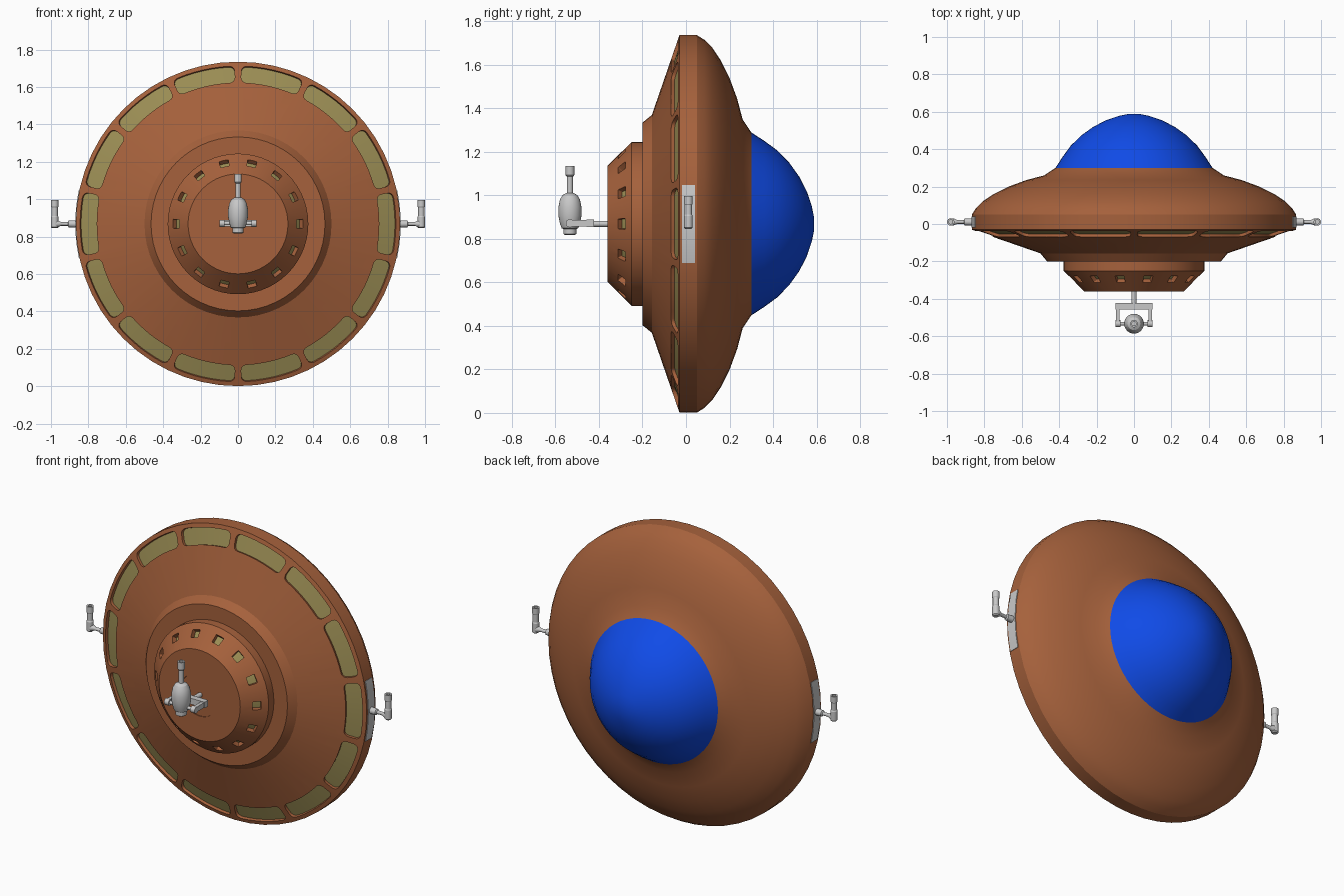
import bpy, bmesh
from math import sin, cos, pi, radians, sqrt
from mathutils import Matrix, Vector

cube = bpy.data.objects.get("Cube")
if cube:
    bpy.data.objects.remove(cube)

ZC = 0.868          # height of the saucer axis
SEG = 56            # sides of the large round parts
COUNT = 14          # windows around the saucer


def material(name, rgb):
    m = bpy.data.materials.new(name)
    m.use_nodes = True
    m.diffuse_color = (*rgb, 1)
    m.node_tree.nodes["Principled BSDF"].inputs["Base Color"].default_value = (*rgb, 1)
    return m


BROWN = material("rust brown", (0.38, 0.12, 0.045))
OLIVE = material("olive glass", (0.33, 0.27, 0.09))
BLUE = material("blue glass", (0.005, 0.07, 0.80))
GREY = material("light grey", (0.58, 0.58, 0.58))


def finish(name, bm, mat, smooth=True):
    bmesh.ops.remove_doubles(bm, verts=bm.verts, dist=0.0001)
    bmesh.ops.recalc_face_normals(bm, faces=bm.faces)
    mesh = bpy.data.meshes.new(name)
    bm.to_mesh(mesh)
    bm.free()
    mesh.materials.append(mat)
    ob = bpy.data.objects.new(name, mesh)
    bpy.context.collection.objects.link(ob)
    if smooth:
        shade(ob)
    return ob


def select(ob):
    bpy.ops.object.select_all(action='DESELECT')
    ob.select_set(True)
    bpy.context.view_layer.objects.active = ob


def shade(ob):
    select(ob)
    bpy.ops.object.shade_smooth_by_angle(angle=radians(25))


def lathe(bm, profile, origin, direction, segs):
    """Revolve (distance along axis, radius) points about an axis."""
    turn = Vector((0, 0, 1)).rotation_difference(Vector(direction)).to_matrix().to_4x4()
    place = Matrix.Translation(origin) @ turn
    rings = [[bm.verts.new(place @ Vector((r * cos(2 * pi * i / segs), r * sin(2 * pi * i / segs), a)))
              for i in range(segs)] if r else [bm.verts.new(place @ Vector((0, 0, a)))]
             for a, r in profile]
    for p, q in zip(rings, rings[1:]):
        for i in range(segs):
            j = (i + 1) % segs
            corners = [p[i % len(p)], p[j % len(p)], q[j % len(q)], q[i % len(q)]]
            corners = list(dict.fromkeys(corners))
            if len(corners) > 2:
                bm.faces.new(corners)


def rod(bm, start, end, r, segs=16):
    axis = Vector(end) - Vector(start)
    lathe(bm, [(0, 0), (0, r), (axis.length, r), (axis.length, 0)], start, axis, segs)


def box(bm, centre, size):
    bmesh.ops.create_cube(bm, size=1, matrix=Matrix.Translation(centre) @ Matrix.Diagonal((*size, 1)))


def patch(bm, angle, mid, slope, half_len, half_wid, corner, low, high):
    """Rounded curved slab lying on a conical band of the saucer."""
    y0, r0 = mid
    d = Vector(slope).normalized()
    n = Vector((-abs(d.y), abs(d.x)))
    n = Vector((-d.y, d.x))
    ends = [(-half_wid + corner * t) for t in (0, 0.1, 0.3, 0.6, 1)]
    inner = half_wid - corner
    stations = ends + [inner * t for t in (-0.67, -0.33, 0, 0.33, 0.67)] + [-v for v in reversed(ends)]
    rows = []
    for v in stations:
        k = max(0, abs(v) - inner)
        h = half_len - corner + sqrt(max(0, corner ** 2 - k ** 2))
        th = angle + v / r0
        row = []
        for u, o in ((-h, low), (h, low), (h, high), (-h, high)):
            r = r0 + d.y * u + n.y * o
            row.append(bm.verts.new((r * cos(th), y0 + d.x * u + n.x * o, ZC + r * sin(th))))
        rows.append(row)
    for a, b in zip(rows, rows[1:]):
        for i in range(4):
            bm.faces.new((a[i], a[(i + 1) % 4], b[(i + 1) % 4], b[i]))
    bm.faces.new(rows[0])
    bm.faces.new(rows[-1])


# saucer hull with its stepped front pod
bm = bmesh.new()
lathe(bm, [(-.355, 0), (-.355, .125), (-.36, .125), (-.36, .267), (-.25, .376), (-.2, .376),
           (-.2, .465), (-.157, .5), (-.03, .867), (.05, .867), (.085, .845), (.12, .81),
           (.16, .75), (.2, .67), (.235, .575), (.26, .48), (.3, .42), (.3, 0)],
      (0, 0, ZC), (0, 1, 0), SEG)
hull = finish("saucer_hull", bm, BROWN, smooth=False)

# recessed windows on the cone and small slots on the pod
cuts, panes, slots = bmesh.new(), bmesh.new(), bmesh.new()
cone = ((-.0535, .8), (.127, .367), .047, .162, .028)
pod = ((-.296, .331), (.11, .109), .024, .024, .004)
for i in range(COUNT):
    a = 2 * pi * i / COUNT
    patch(cuts, a, *cone, -.02, .02)
    patch(panes, a, *cone, -.022, -.017)
    patch(cuts, a, *pod, -.03, .02)
    patch(slots, a, *pod, -.032, -.027)
cutter = finish("window_cutter", cuts, BROWN, smooth=False)
cutter.hide_render = True
mod = hull.modifiers.new("window_recesses", 'BOOLEAN')
mod.operation = 'DIFFERENCE'
mod.solver = 'EXACT'
mod.object = cutter
select(hull)
bpy.ops.object.modifier_apply(modifier=mod.name)
bpy.data.objects.remove(cutter)
shade(hull)
finish("window_panes", panes, OLIVE)
finish("pod_slot_panes", slots, OLIVE)

# rear dome
bm = bmesh.new()
lathe(bm, [(.3, .42), (.36, .381), (.42, .337), (.475, .28), (.52, .217), (.555, .149),
           (.578, .08), (.587, .035), (.588, 0)], (0, 0, ZC), (0, 1, 0), SEG)
finish("rear_dome", bm, BLUE)

# side mounts: rim plate, arm and upright barrel
for side, name in ((1, "left"), (-1, "right")):
    bm = bmesh.new()
    patch(bm, 0 if side > 0 else pi, (.011, .867), (1, 0), .03, .18, .001, -.006, .003)
    finish(name + "_rim_plate", bm, GREY)
    bm = bmesh.new()
    lathe(bm, [(0, 0), (0, .02), (.045, .018), (.05, .01), (.085, .01), (.105, .019), (.12, .019), (.12, 0)],
          (side * .86, .011, ZC), (side, 0, 0), 16)
    lathe(bm, [(0, 0), (0, .014), (.006, .02), (.06, .02), (.066, .017), (.11, .017), (.115, .02),
               (.15, .02), (.15, .011), (.13, .011), (.13, 0)], (side * .98, .011, .845), (0, 0, 1), 16)
    finish(name + "_side_gun", bm, GREY)

# front gun: stem and yoke
bm = bmesh.new()
rod(bm, (0, -.35, ZC), (0, -.44, ZC), .014)
finish("gun_stem", bm, GREY)
bm = bmesh.new()
box(bm, (0, -.44, ZC + .003), (.2, .034, .036))
for side in (1, -1):
    box(bm, (side * .087, -.495, ZC + .003), (.02, .09, .03))
    rod(bm, (side * .1, -.533, ZC + .003), (side * .072, -.533, ZC + .003), .019)
    rod(bm, (side * .08, -.533, ZC + .003), (side * .03, -.533, ZC + .003), .01)
finish("gun_yoke", bm, GREY)

# front gun: body and barrel
bm = bmesh.new()
lathe(bm, [(.818, 0), (.818, .024), (.822, .03), (.845, .03), (.848, .038), (.87, .046), (.905, .053),
           (.945, .053), (.98, .046), (1.0, .034), (1.008, .02), (1.01, .014), (1.085, .014),
           (1.092, .02), (1.135, .02), (1.135, .011), (1.11, .011), (1.11, 0)],
      (0, -.533, 0), (0, 0, 1), 24)
finish("gun_body", bm, GREY)
